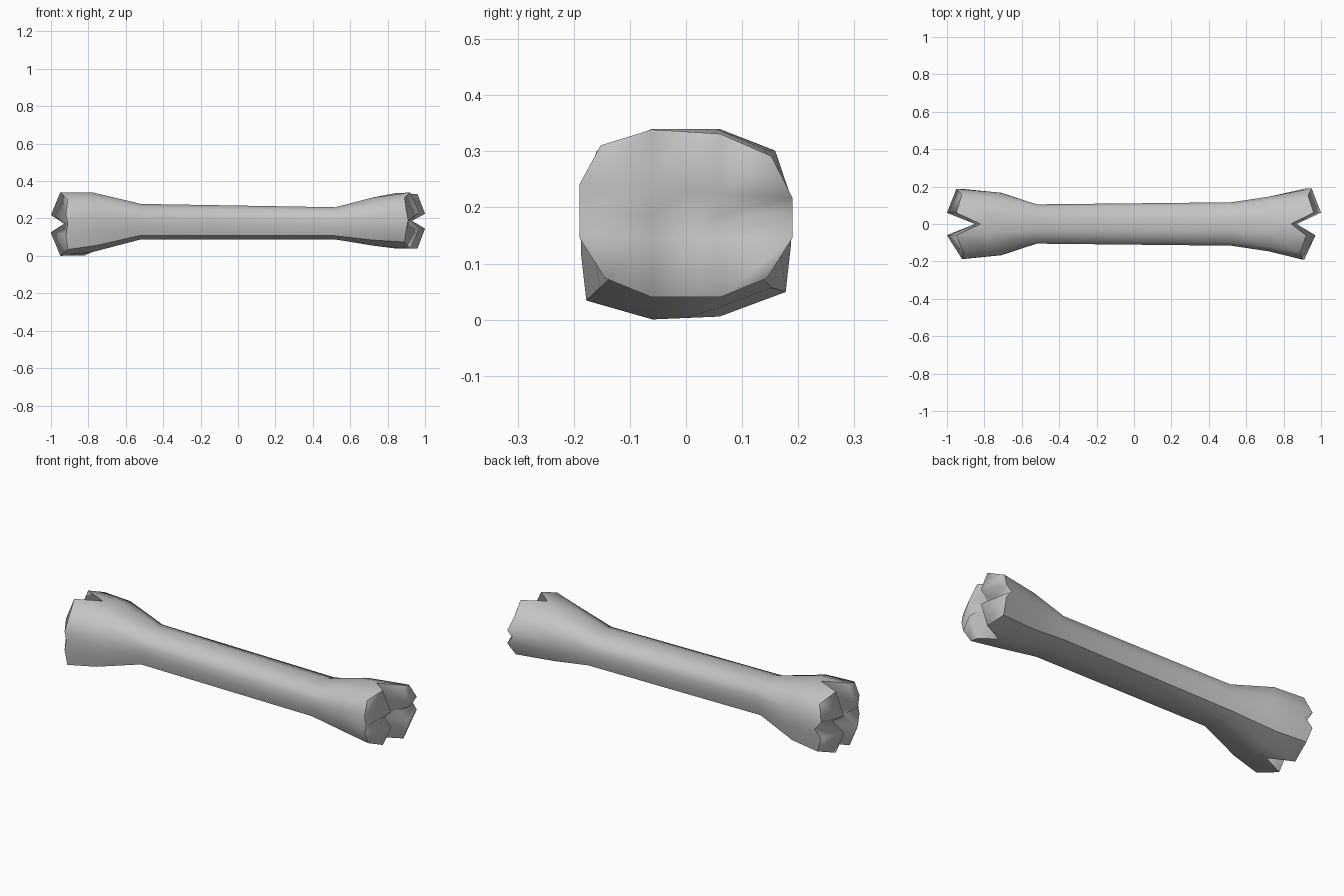
import bpy
import bmesh

cube = bpy.data.objects.get("Cube")
if cube:
    bpy.data.objects.remove(cube, do_unlink=True)

# Material
grey = bpy.data.materials.new("bone_grey")
grey.use_nodes = True
colour = (0.55, 0.55, 0.55, 1)
grey.diffuse_color = colour
grey.node_tree.nodes["Principled BSDF"].inputs["Base Color"].default_value = colour

bm = bmesh.new()
GRID = range(5)


def sign(n):
    return (n > 0) - (n < 0)


def cross_point(c, r, half_width, low, high, corner_up, corner_down, tilt_low=0, tilt_high=0):
    """Place one cell of a rounded-square five by five section."""
    a, b = abs(c - 2), abs(r - 2)
    u = 1 if a == 2 else 0.32 * a
    v = 1 if b == 2 else 0.28 * b
    if a == 2 and b == 2:
        u, v = (corner_up if r > 2 else corner_down), 0.77
    u *= sign(c - 2)
    v *= sign(r - 2)
    mid, half = (low + high) / 2, (high - low) / 2
    tilt = tilt_high if r > 2 else tilt_low if r < 2 else 0
    return u * half_width, mid + v * half + tilt * u, v


# Outline of a section, walked round the edge of the grid
LOOP = ([(c, 0) for c in GRID] + [(4, r) for r in GRID[1:]]
        + [(c, 4) for c in GRID[3::-1]] + [(0, r) for r in GRID[3:0:-1]])


def shaft_ring(x, bulge, *section):
    ring = {}
    for c, r in LOOP:
        y, z, v = cross_point(c, r, *section)
        ring[c, r] = bm.verts.new((x + bulge * v * v, y, z))
    return ring


def knuckle(direction, front, back, *section):
    """Four-lobed end; depth tables run valley, crest, rim by centre, inner, outer."""
    cells = {}
    for c in GRID:
        for r in GRID:
            y, z, v = cross_point(c, r, *section)
            table = front if c < 2 else back
            cells[c, r] = bm.verts.new((direction * table[abs(r - 2)][abs(c - 2)], y, z))
    for c in GRID[:4]:
        for r in GRID[:4]:
            bm.faces.new([cells[c, r], cells[c + 1, r], cells[c + 1, r + 1], cells[c, r + 1]])
    return cells


# Knobbed ends
right_end = knuckle(
    -1,
    ((0.85, 0.93, 0.91), (0.85, 1.0, 0.92), (0.82, 0.95, 0.91)),
    ((0.85, 0.93, 0.91), (0.85, 1.0, 0.95), (0.82, 0.95, 0.92)),
    0.187, 0.003, 0.34, 0.85, 0.95, 0.008, 0)
left_end = knuckle(
    1,
    ((0.87, 0.92, 0.91), (0.87, 0.97, 0.90), (0.84, 0.92, 0.89)),
    ((0.87, 0.93, 0.92), (0.87, 1.0, 0.95), (0.84, 0.96, 0.93)),
    0.19, 0.04, 0.335, 0.80, 0.76, 0, -0.012)

# Shaft between the ends
rings = [
    right_end,
    shaft_ring(-0.71, -0.07, 0.167, 0.02, 0.34, 0.85, 0.92),
    shaft_ring(-0.52, 0, 0.105, 0.088, 0.278, 0.86, 0.92),
    shaft_ring(0.52, 0, 0.116, 0.088, 0.26, 0.86, 0.9),
    shaft_ring(0.72, 0, 0.146, 0.055, 0.312, 0.83, 0.82),
    left_end,
]
for near, far in zip(rings, rings[1:]):
    for p, q in zip(LOOP, LOOP[1:] + LOOP[:1]):
        bm.faces.new([near[p], near[q], far[q], far[p]])

bmesh.ops.recalc_face_normals(bm, faces=bm.faces)
for face in bm.faces:
    face.smooth = True


def crease(v1, v2):
    bm.edges.get((v1, v2)).smooth = False


# Crisp rims and long ridges
for end in (right_end, left_end):
    for p, q in zip(LOOP, LOOP[1:] + LOOP[:1]):
        crease(end[p], end[q])
for near, far in zip(rings, rings[1:]):
    for corner in ((0, 0), (4, 0)):
        crease(near[corner], far[corner])
for corner in ((0, 4), (4, 4)):
    crease(rings[2][corner], rings[3][corner])

mesh = bpy.data.meshes.new("bone")
bm.to_mesh(mesh)
bm.free()
mesh.materials.append(grey)
bone = bpy.data.objects.new("bone", mesh)
bpy.context.collection.objects.link(bone)
